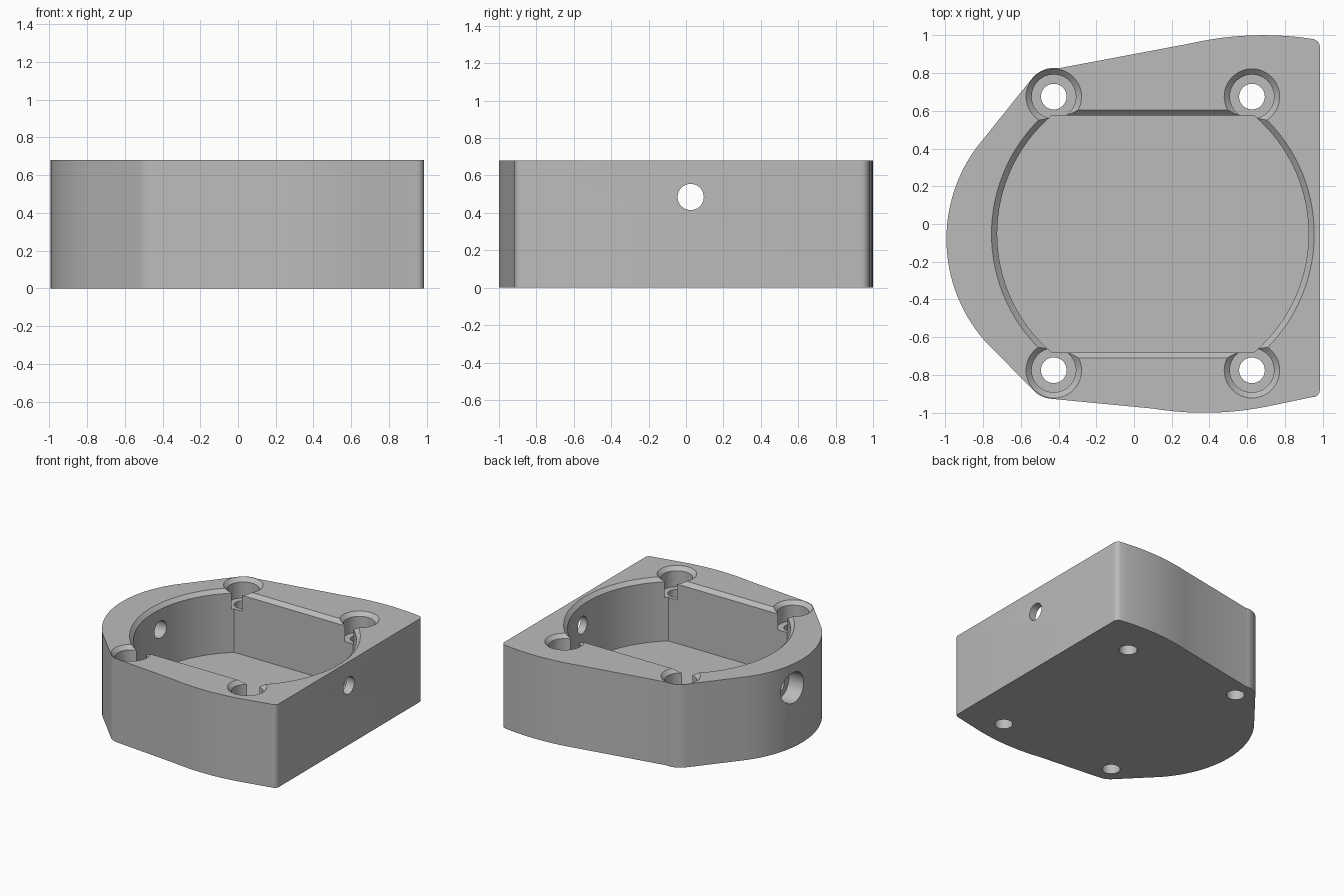
import bpy, bmesh, math
from mathutils import Vector

cube = bpy.data.objects.get("Cube")
if cube:
    bpy.data.objects.remove(cube)

grey = bpy.data.materials.new("light grey")
grey.use_nodes = True
tone = (0.5, 0.5, 0.5, 1)
grey.diffuse_color = tone
grey.node_tree.nodes["Principled BSDF"].inputs["Base Color"].default_value = tone

HEIGHT = 0.68
BEVEL = 0.03


def loft(name, sections):
    """Solid through stacked (height, ring of xy points) sections."""
    bm = bmesh.new()
    rings = [[bm.verts.new((x, y, z)) for x, y in ring] for z, ring in sections]
    for low, high in zip(rings, rings[1:]):
        for i in range(len(low)):
            j = (i + 1) % len(low)
            bm.faces.new((low[i], low[j], high[j], high[i]))
    bm.faces.new(rings[0])
    bm.faces.new(rings[-1])
    bmesh.ops.recalc_face_normals(bm, faces=bm.faces)
    mesh = bpy.data.meshes.new(name)
    bm.to_mesh(mesh)
    bm.free()
    mesh.materials.append(grey)
    obj = bpy.data.objects.new(name, mesh)
    bpy.context.collection.objects.link(obj)
    return obj


def sweep(cx, cy, r, a, b, n):
    return [(cx + r * math.cos(a + (b - a) * i / n),
             cy + r * math.sin(a + (b - a) * i / n)) for i in range(n + 1)]


def arc(p, q, s, n):
    """Counter-clockwise arc from p through q to s."""
    p, q, s = Vector(p), Vector(q), Vector(s)
    u, v = q - p, s - p
    d = 2 * u.cross(v)
    c = p + Vector((v.y * u.length_squared - u.y * v.length_squared,
                    u.x * v.length_squared - v.x * u.length_squared)) / d
    a = math.atan2(p.y - c.y, p.x - c.x)
    b = math.atan2(s.y - c.y, s.x - c.x)
    return sweep(c.x, c.y, (p - c).length, a, b if b > a else b + math.tau, n)


def circle(r, n=48):
    return sweep(0, 0, r, 0, math.tau, n)[:-1]


# Outer wall: arcs joined by straight runs
outline = (
    arc((.985, .93), (.975, .965), (.95, .98), 5)
    + arc((.95, .98), (.72, 1.0), (.3, .957), 12)[1:]
    + arc((-.4, .825), (-.478, .817), (-.542, .769), 8)
    + arc((-.833, .407), (-.99, 0), (-.79, -.62), 28)
    + arc((-.533, -.881), (-.489, -.913), (-.44, -.926), 8)
    + arc((.1, -.978), (.36, -1.0), (.7, -.968), 12)
    + arc((.945, -.917), (.975, -.905), (.985, -.88), 5)
)
housing = loft("housing", [(0, outline), (HEIGHT, outline)])


# Pocket: a disc with flat front and back, bevelled at the rim
def pocket_ring(grow):
    cx, cy, r, flat = .1, -.053, .825 + grow, .627 + grow
    a = math.asin(flat / r)
    return (sweep(cx, cy, r, -a, a, 32)
            + sweep(cx, cy, r, math.pi - a, math.pi + a, 32))


cutters = [loft("pocket_cutter", [
    (.165, pocket_ring(0)), (HEIGHT - BEVEL, pocket_ring(0)),
    (HEIGHT + BEVEL, pocket_ring(2 * BEVEL))])]

# Four counterbored screw holes
for x in (-.425, .625):
    for y in (-.775, .675):
        hole = loft("screw_hole_cutter", [
            (-.1, circle(.068)), (.52, circle(.068)), (.52, circle(.117)),
            (HEIGHT - BEVEL, circle(.117)), (HEIGHT + BEVEL, circle(.177))])
        hole.location = (x, y, 0)
        cutters.append(hole)

# Cross bore, wider at the rounded side
bore = loft("cross_bore_cutter", [
    (-1.2, circle(.125)), (-.86, circle(.125)),
    (-.86, circle(.07)), (1.2, circle(.07))])
bore.rotation_euler.y = math.pi / 2
bore.location = (0, .025, .485)
cutters.append(bore)

bpy.context.view_layer.objects.active = housing
for cutter in cutters:
    cutter.hide_render = True
    cut = housing.modifiers.new("cut", "BOOLEAN")
    cut.operation = "DIFFERENCE"
    cut.solver = "EXACT"
    cut.object = cutter
    bpy.ops.object.modifier_apply(modifier=cut.name)
for cutter in cutters:
    bpy.data.objects.remove(cutter)

bpy.ops.object.select_all(action="DESELECT")
housing.select_set(True)
bpy.ops.object.shade_smooth_by_angle(angle=math.radians(30))
